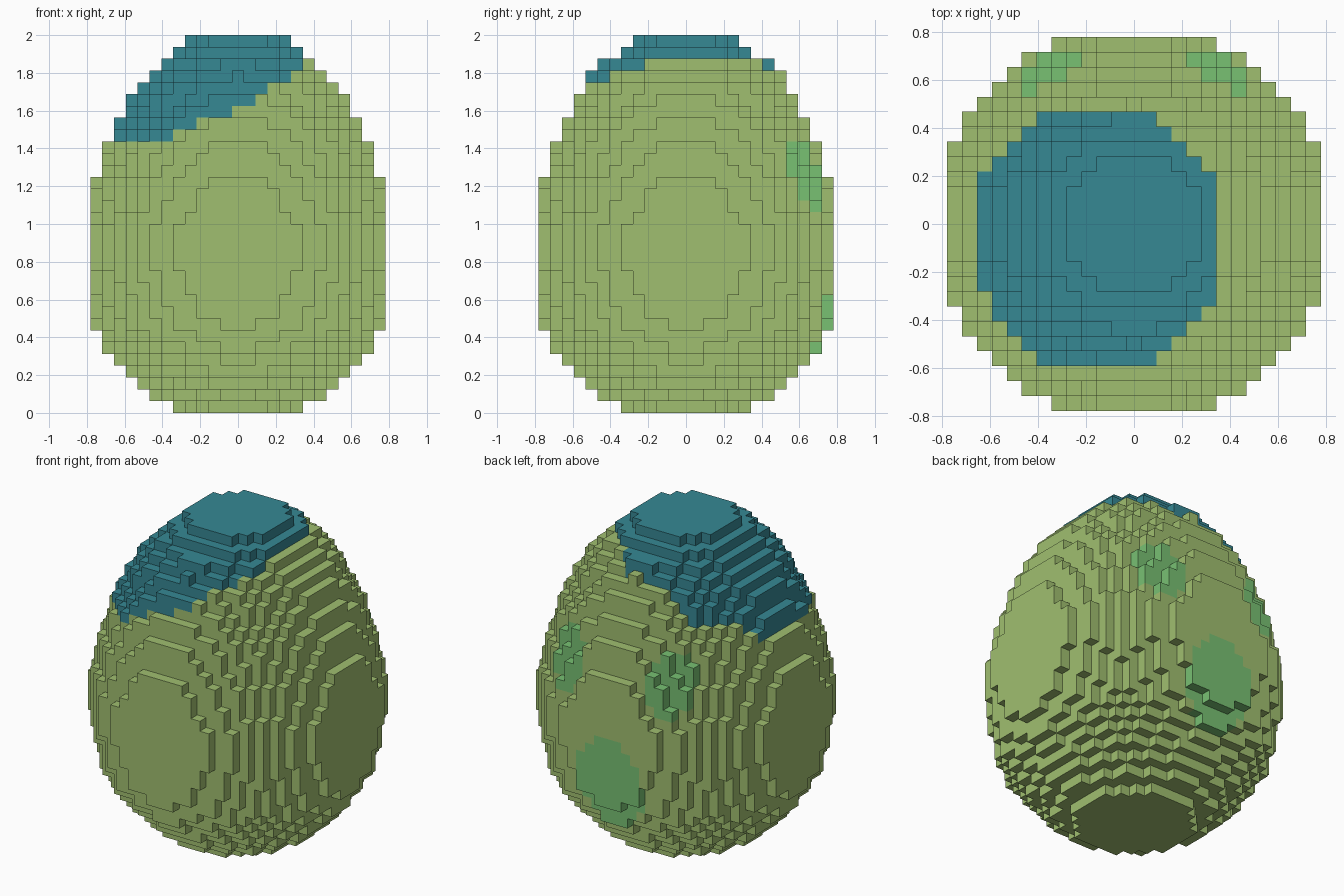
import bpy, bmesh, math
from mathutils import Vector

cube = bpy.data.objects.get("Cube")
if cube:
    bpy.data.objects.remove(cube, do_unlink=True)

VOXEL = 2 / 32
# Squared radius, in voxels, of each layer from the ground up
LAYERS = [31, 51, 68, 85, 103, 124, 136, 147, 153.5, 158, 162, 166,
          170, 170, 170, 170, 165, 159, 154.5, 149, 142, 135, 128, 118,
          107, 97, 86, 76, 64, 50, 34, 22]


def make_material(name, rgb):
    mat = bpy.data.materials.new(name)
    mat.use_nodes = True
    mat.diffuse_color = (*rgb, 1)
    bsdf = mat.node_tree.nodes["Principled BSDF"]
    bsdf.inputs["Base Color"].default_value = (*rgb, 1)
    bsdf.inputs["Roughness"].default_value = 0.9
    return mat


materials = [make_material("light_green", (0.352, 0.520, 0.162)),
             make_material("teal", (0.037, 0.246, 0.296)),
             make_material("spot_green", (0.188, 0.533, 0.171))]


def filled(x, y, k):
    """True where the stepped egg has a block."""
    if not 0 <= k < len(LAYERS) or max(abs(x), abs(y)) > 12:
        return False
    r2 = LAYERS[k]
    return x * x + y * y <= r2 and abs(x) <= math.sqrt(r2) - 0.1


def in_ellipse(a, b, ra, rb):
    return (a / ra) ** 2 + (b / rb) ** 2 < 1


def colour(x, y, k):
    """Material index of a block: tilted cap, back spots, or shell."""
    if in_ellipse(x + 2.5, y + 1, 8.5, 9) and k >= max(23, 25.4 + 0.43 * x):
        return 1
    if y > 0 and (in_ellipse(x, k - 9, 3.6, 4.6)
                  or in_ellipse(abs(x) - 5.5, k - 19.5, 2.2, 3.2)):
        return 2
    return 0


# Stepped egg shell: one quad for each exposed block side
bm = bmesh.new()
verts = {}


def corner(p):
    key = tuple(round(c * 2) for c in p)
    if key not in verts:
        verts[key] = bm.verts.new(p * VOXEL)
    return verts[key]


DIRECTIONS = [Vector(d) for d in ((1, 0, 0), (-1, 0, 0), (0, 1, 0),
                                  (0, -1, 0), (0, 0, 1), (0, 0, -1))]
for k in range(len(LAYERS)):
    for x in range(-12, 13):
        for y in range(-12, 13):
            if not filled(x, y, k):
                continue
            centre = Vector((x, y, k + 0.5))
            for n in DIRECTIONS:
                if filled(x + int(n.x), y + int(n.y), k + int(n.z)):
                    continue
                u = Vector((n.y, n.z, n.x)) / 2
                v = n.cross(u)
                mid = centre + n / 2
                face = bm.faces.new([corner(mid + s * u + t * v) for s, t in
                                     ((-1, -1), (1, -1), (1, 1), (-1, 1))])
                face.material_index = colour(x, y, k)

mesh = bpy.data.meshes.new("egg_shell")
bm.to_mesh(mesh)
bm.free()
for mat in materials:
    mesh.materials.append(mat)
egg = bpy.data.objects.new("egg_shell", mesh)
bpy.context.collection.objects.link(egg)
